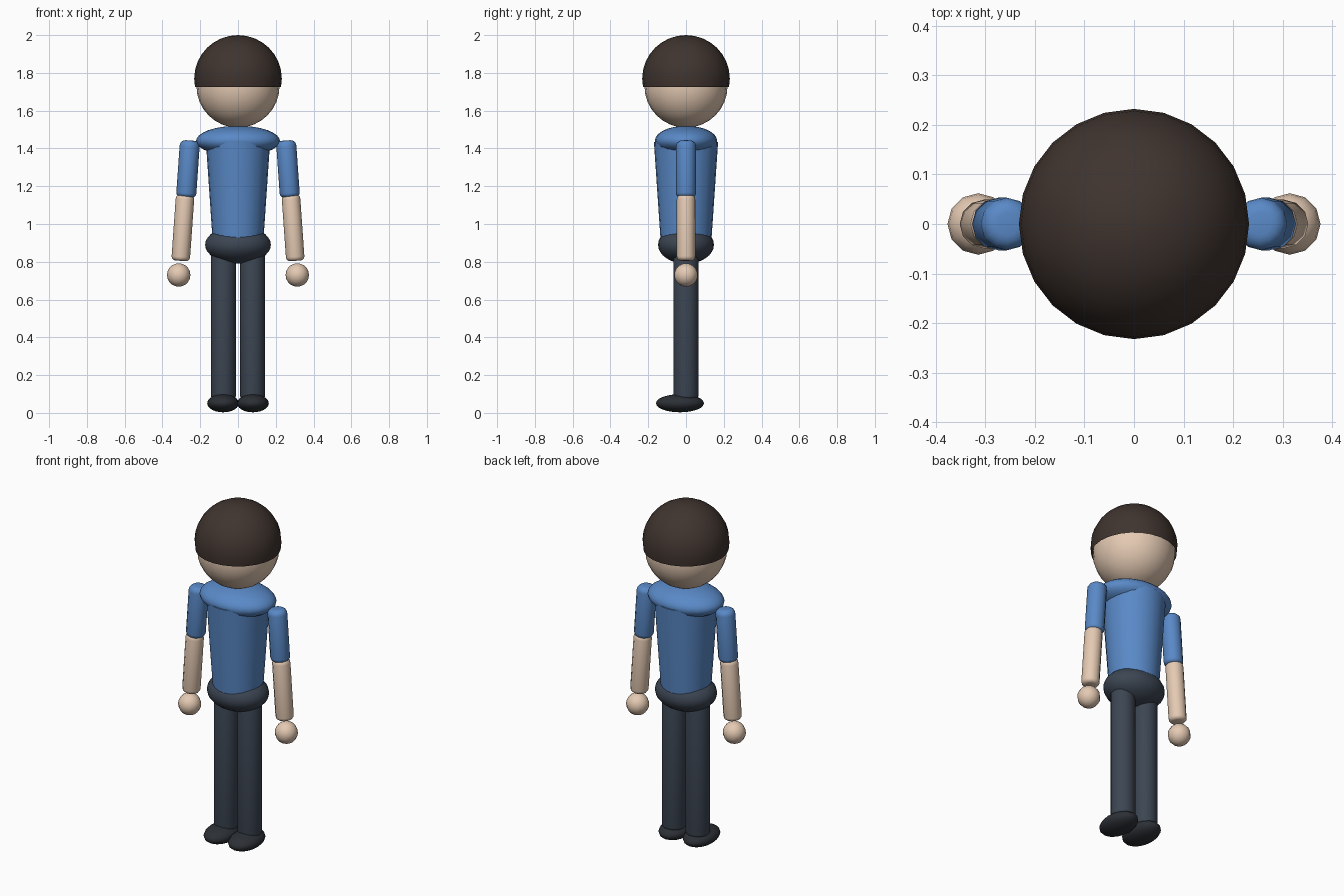
import bpy, bmesh
from math import radians, pi, sin, cos
from mathutils import Vector, Matrix

if "Cube" in bpy.data.objects:
    bpy.data.objects.remove(bpy.data.objects["Cube"])


def material(name, rgb):
    m = bpy.data.materials.new(name)
    m.diffuse_color = (*rgb, 1)
    m.use_nodes = True
    m.node_tree.nodes["Principled BSDF"].inputs["Base Color"].default_value = m.diffuse_color
    return m


skin = material("skin", (0.78, 0.59, 0.45))
shirt = material("shirt", (0.10, 0.25, 0.57))
trousers = material("trousers", (0.045, 0.06, 0.085))
shoe = material("shoe", (0.025, 0.029, 0.036))
brown = material("hair", (0.05, 0.034, 0.028))


def finish(bm, name, mat):
    bmesh.ops.recalc_face_normals(bm, faces=bm.faces)
    mesh = bpy.data.meshes.new(name)
    bm.to_mesh(mesh)
    bm.free()
    mesh.materials.append(mat)
    ob = bpy.data.objects.new(name, mesh)
    bpy.context.collection.objects.link(ob)
    bpy.ops.object.select_all(action='DESELECT')
    bpy.context.view_layer.objects.active = ob
    ob.select_set(True)
    bpy.ops.object.shade_smooth_by_angle(angle=radians(45))
    return ob


def ellipsoid(name, centre, radii, mat, seg=24, rings=16, cut_below=None):
    bm = bmesh.new()
    bmesh.ops.create_uvsphere(bm, u_segments=seg, v_segments=rings, radius=1)
    bmesh.ops.transform(bm, matrix=Matrix.Translation(centre) @ Matrix.Diagonal((*radii, 1)), verts=bm.verts)
    if cut_below is not None:
        low = [v for v in bm.verts if v.co.z < cut_below]
        bmesh.ops.delete(bm, geom=low, context='VERTS')
    return finish(bm, name, mat)


def limb(name, low, high, r_low, r_high, mat, seg=12, round_low=0.022, round_high=0.03):
    """Cylinder between two points with rounded rims."""
    low, high = Vector(low), Vector(high)
    axis = high - low
    length = axis.length
    steps = [i * pi / 8 for i in range(5)]
    profile = [(r_low - round_low * (1 - sin(a)), round_low * (1 - cos(a))) for a in steps]
    profile += [(r_high - round_high * (1 - cos(a)), length - round_high * (1 - sin(a))) for a in steps]
    bm = bmesh.new()
    rings = [[bm.verts.new((r * cos(2 * pi * k / seg), r * sin(2 * pi * k / seg), z)) for k in range(seg)]
             for r, z in profile]
    for a, b in zip(rings, rings[1:]):
        for k in range(seg):
            n = (k + 1) % seg
            bm.faces.new((a[k], a[n], b[n], b[k]))
    bm.faces.new(rings[0])
    bm.faces.new(rings[-1])
    turn = Vector((0, 0, 1)).rotation_difference(axis).to_matrix().to_4x4()
    bmesh.ops.transform(bm, matrix=Matrix.Translation(low) @ turn, verts=bm.verts)
    return finish(bm, name, mat)


# Head and open hair cap
ellipsoid("head", (0, 0, 1.73), (0.22, 0.22, 0.22), skin)
ellipsoid("hair", (0, 0, 1.77), (0.232, 0.232, 0.23), brown, cut_below=1.715)

# Tapered torso, shoulders and hips
bm = bmesh.new()
bmesh.ops.create_cone(bm, cap_ends=True, segments=24, radius1=0.133, radius2=0.17, depth=0.545,
                      matrix=Matrix.Translation((0, 0, 1.1625)))
finish(bm, "torso", shirt)
ellipsoid("shoulders", (0, 0, 1.44), (0.222, 0.165, 0.08), shirt)
ellipsoid("hips", (0, 0, 0.89), (0.174, 0.148, 0.1), trousers)

# Arms, legs and feet on both sides
for side, s in (("left", 1), ("right", -1)):
    limb(side + "_upper_arm", (s * 0.275, 0, 1.142), (s * 0.254, 0, 1.442), 0.053, 0.053, shirt)
    limb(side + "_forearm", (s * 0.304, 0, 0.805), (s * 0.279, 0, 1.16), 0.049, 0.049, skin)
    ellipsoid(side + "_hand", (s * 0.314, 0, 0.73), (0.062, 0.062, 0.062), skin, 12, 10)
    limb(side + "_leg", (s * 0.077, 0, 0.07), (s * 0.077, 0, 0.86), 0.066, 0.066, trousers, seg=16)
    ellipsoid(side + "_foot", (s * 0.079, -0.032, 0.051), (0.084, 0.127, 0.048), shoe, 16, 12)
